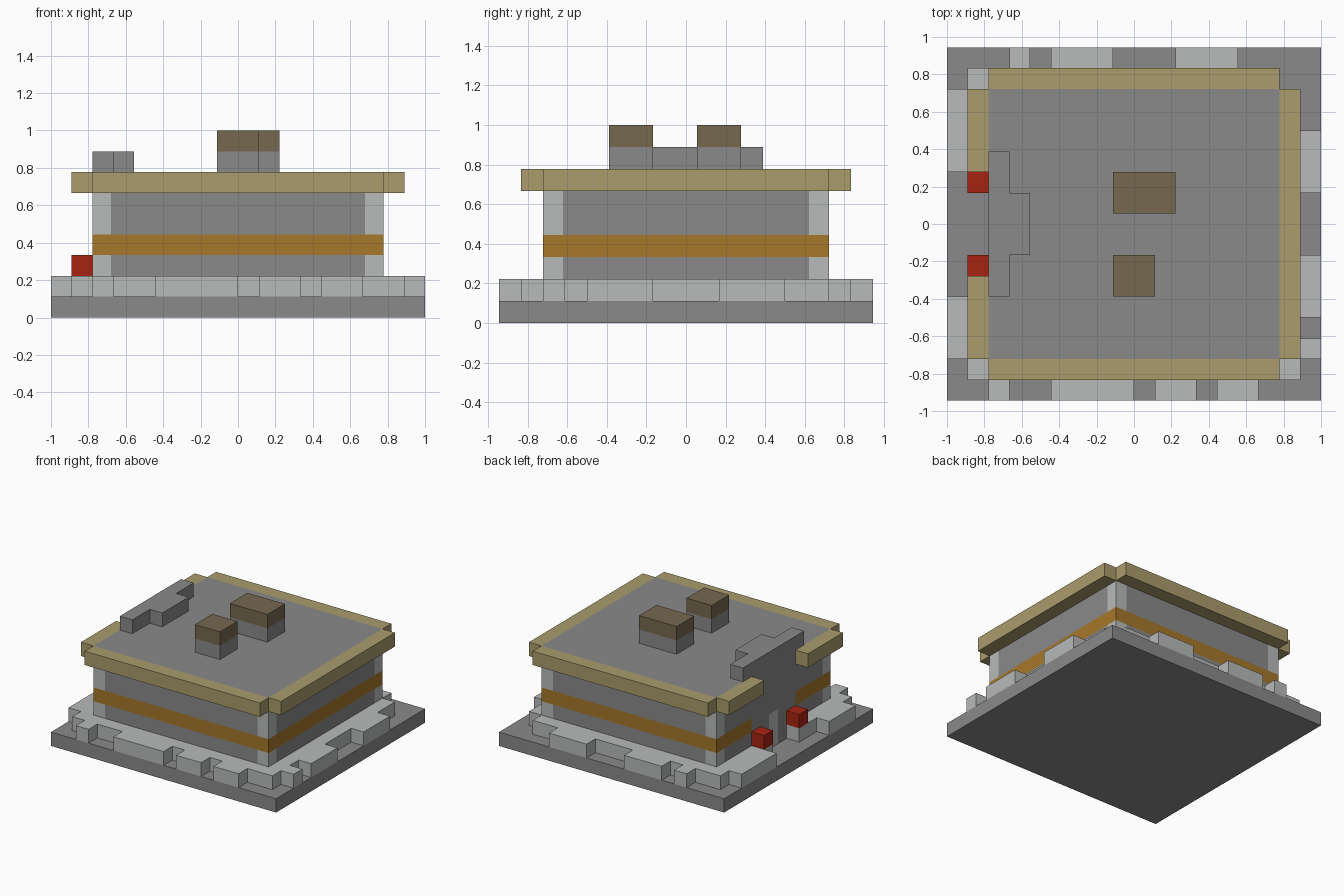
import bpy, bmesh
from mathutils import Vector

if "Cube" in bpy.data.objects:
    bpy.data.objects.remove(bpy.data.objects["Cube"])

U = 1 / 9  # one building block


def material(name, hex_code):
    channels = [int(hex_code[i:i + 2], 16) / 255 for i in (0, 2, 4)]
    color = [((c + 0.055) / 1.055) ** 2.4 for c in channels] + [1]
    mat = bpy.data.materials.new(name)
    mat.use_nodes = True
    mat.diffuse_color = color
    mat.node_tree.nodes["Principled BSDF"].inputs["Base Color"].default_value = color
    return mat


stone = material("grey stone", "8a8a8a")
pale = material("pale stone", "b8baba")
tan = material("tan trim", "aa9c6d")
ochre = material("ochre band", "a6782a")
red = material("red lamp", "a72411")
brown = material("brown cap", "76684f")


def add_object(name, bm, mats):
    mesh = bpy.data.meshes.new(name)
    bm.to_mesh(mesh)
    bm.free()
    for mat in mats:
        mesh.materials.append(mat)
    obj = bpy.data.objects.new(name, mesh)
    bpy.context.collection.objects.link(obj)
    return obj


def slab(name, rects, z0, z1, mat):
    """Merge block rectangles (x0, x1, y0, y1) into one flat plan with thickness."""
    cells = {(x0 + i, y0 + j) for x0, x1, y0, y1 in rects
             for i in range(int(x1 - x0)) for j in range(int(y1 - y0))}
    bm = bmesh.new()
    for x, y in sorted(cells):
        corners = ((x, y), (x + 1, y), (x + 1, y + 1), (x, y + 1))
        bm.faces.new([bm.verts.new((a * U, b * U, z1 * U)) for a, b in corners])
    bmesh.ops.remove_doubles(bm, verts=bm.verts, dist=0.001)
    bmesh.ops.dissolve_limit(bm, angle_limit=0.01, verts=bm.verts, edges=bm.edges)
    obj = add_object(name, bm, [mat])
    solid = obj.modifiers.new("thickness", "SOLIDIFY")
    solid.thickness = (z1 - z0) * U
    solid.offset = -1
    return obj


# Ground plate
slab("base_plate", [(-9, 9, -8.5, 8.5)], 0, 1, stone)

# Pale kerb: ring around the walls, open at the entrance and one corner
kerb = [(-8, 8, -7.5, -6.5), (-8, 7, 6.5, 7.5), (7, 8, -6.5, 6.5),
        (-8, -7, -6.5, -1.5), (-8, -7, 1.5, 6.5)]
# Uneven outer blocks on each side
kerb += [(a, b, -8.5, -7.5) for a, b in ((-7, -6), (-4, 0), (1, 3), (4, 6))]
kerb += [(a, b, 7.5, 8.5) for a, b in ((-6, -5), (-4, -1), (2, 5))]
kerb += [(8, 9, a, b) for a, b in ((1.5, 4.5), (-4.5, -1.5), (-6.5, -5.5))]
kerb += [(-9, -8, a, b) for a, b in ((2.5, 6.5), (-6.5, -3.5))]
slab("kerb", kerb, 1, 2, pale)

# Main block with cut corner columns, band and doorway
bm = bmesh.new()
bmesh.ops.create_cube(bm, size=1)
for v in bm.verts:
    v.co = Vector((v.co.x * 14, v.co.y * 13, v.co.z * 6 + 4)) * U
cuts = [("X", c) for c in (-6.1, 6.1)]
cuts += [("Y", c) for c in (-5.6, -2.5, -0.5, 0.5, 2.5, 5.6)]
cuts += [("Z", c) for c in (3, 3.5, 4, 6)]
for axis, at in cuts:
    normal = Vector([float(axis == a) for a in "XYZ"])
    bmesh.ops.bisect_plane(bm, geom=bm.verts[:] + bm.edges[:] + bm.faces[:],
                           plane_co=normal * at * U, plane_no=normal)
for f in bm.faces:
    x, y, z = f.calc_center_median() / U
    entrance = x < -6.9 and abs(y) < 2.5
    if abs(f.normal.z) > 0.5 or z > 6:
        f.material_index = 0
    elif entrance:
        f.material_index = 1 if abs(y) < 0.5 and z < 3.5 else 0
    elif 3 < z < 4:
        f.material_index = 2
    elif abs(x) > 6.1 and abs(y) > 5.6:
        f.material_index = 1
add_object("walls_and_roof", bm, [stone, pale, ochre])

# Overhanging roof trim, open above the entrance
trim = [(-7, 7, -7.5, -6.5), (-7, 7, 6.5, 7.5), (7, 8, -6.5, 6.5),
        (-8, -7, -6.5, -2.5), (-8, -7, 2.5, 6.5)]
slab("roof_trim", trim, 6, 7, tan)

# Stepped parapet above the entrance
slab("entrance_parapet", [(-7, -6, -3.5, 3.5), (-6, -5, -1.5, 1.5)], 7, 8, stone)

# Rooftop vents with brown caps
for side, rect in (("back", (-1, 2, 0.5, 2.5)), ("front", (-1, 1, -3.5, -1.5))):
    slab(side + "_vent", [rect], 7, 8, stone)
    slab(side + "_vent_cap", [rect], 8, 9, brown)

# Red lamps on both sides of the entrance
for side, y in (("back", 1.5), ("front", -2.5)):
    slab(side + "_entrance_lamp", [(-8, -7, y, y + 1)], 2, 3, red)
